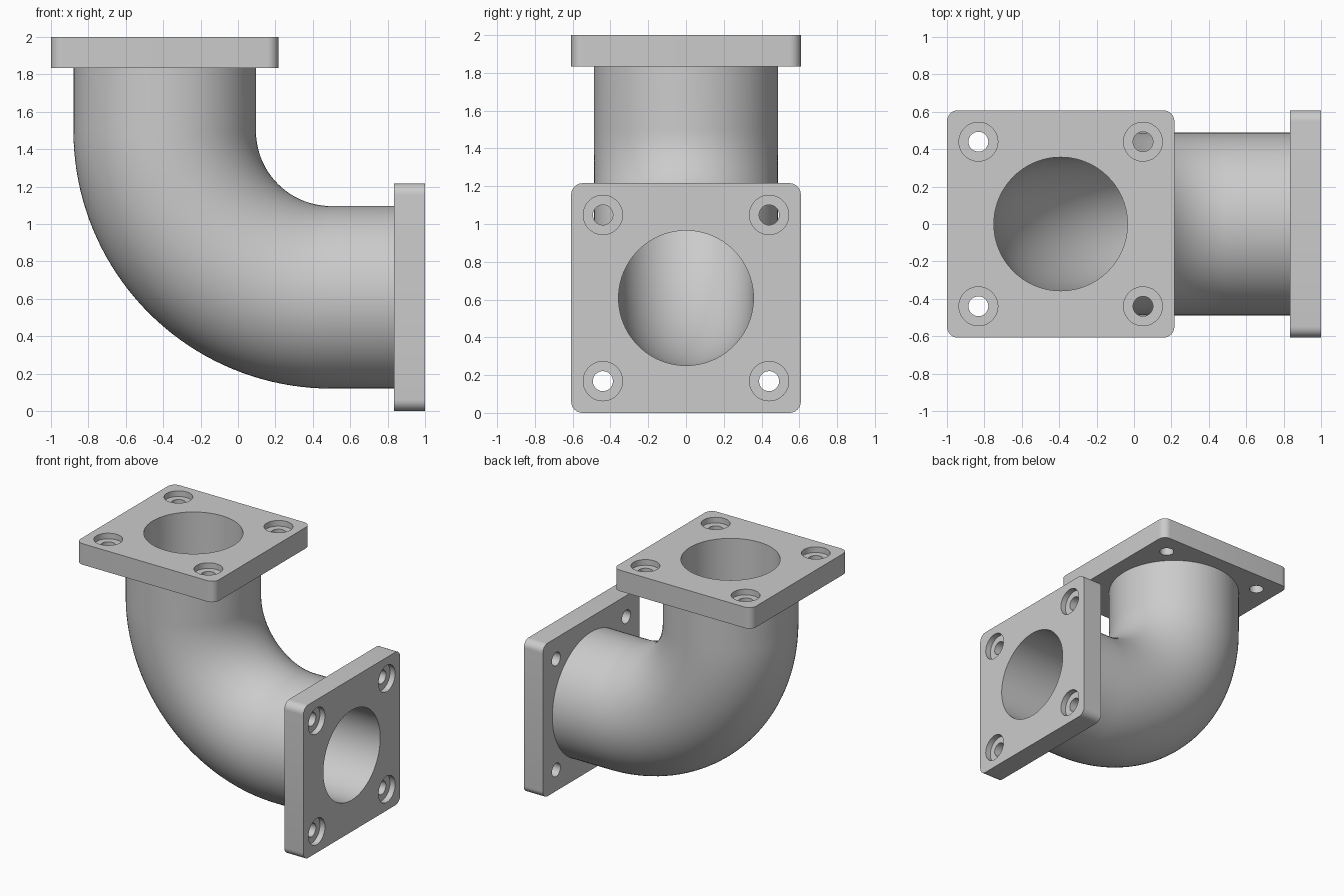
import bpy, bmesh
from math import sin, cos, pi, radians
from mathutils import Vector, Matrix

if "Cube" in bpy.data.objects:
    bpy.data.objects.remove(bpy.data.objects["Cube"])

CX, CZ = -0.392, 0.608      # pipe axis positions at the two ports
BEND, OUTER, BORE = 0.89, 0.488, 0.357
HALF, THICK, BOLT = 0.608, 0.167, 0.44


def finish(bm, name, matrix=Matrix()):
    bmesh.ops.recalc_face_normals(bm, faces=bm.faces[:])
    bm.transform(matrix)
    me = bpy.data.meshes.new(name)
    bm.to_mesh(me)
    bm.free()
    ob = bpy.data.objects.new(name, me)
    bpy.context.collection.objects.link(ob)
    return ob


def loft(name, stations, n, matrix=Matrix()):
    """Closed round solid through (centre, direction, radius) stations."""
    bm = bmesh.new()
    u = Vector((0, 1, 0))
    rings = []
    for c, d, r in stations:
        v = Vector(d).cross(u)
        rings.append([bm.verts.new(Vector(c) + r * (u * cos(2 * pi * i / n) + v * sin(2 * pi * i / n)))
                      for i in range(n)])
    for a, b in zip(rings, rings[1:]):
        for i in range(n):
            j = (i + 1) % n
            bm.faces.new((a[i], a[j], b[j], b[i]))
    bm.faces.new(rings[0])
    bm.faces.new(rings[-1])
    return finish(bm, name, matrix)


def elbow(name, radius, extra):
    """Straight, quarter bend, straight; extra shifts both ends outward."""
    ox, oz = CX + BEND, CZ + BEND
    st = [((CX, 0, 2 + extra), (0, 0, -1), radius)]
    for i in range(41):
        a = pi / 2 * i / 40
        st.append(((ox - BEND * cos(a), 0, oz - BEND * sin(a)), (sin(a), 0, -cos(a)), radius))
    st.append(((1 + extra, 0, CZ), (1, 0, 0), radius))
    return loft(name, st, 96)


def plate(name, matrix):
    """Square flange with rounded corners, outer face at local z = 0."""
    bm = bmesh.new()
    bmesh.ops.create_cube(bm, size=1, matrix=Matrix.Translation((0, 0, -THICK / 2))
                          @ Matrix.Diagonal((2 * HALF, 2 * HALF, THICK, 1)))
    corners = [e for e in bm.edges
               if abs(e.verts[0].co.z - e.verts[1].co.z) > THICK / 2]
    bmesh.ops.bevel(bm, geom=corners, offset=0.06, segments=8, profile=0.5, affect='EDGES')
    return finish(bm, name, matrix)


def boolean(target, tool, op):
    m = target.modifiers.new(op.lower(), 'BOOLEAN')
    m.operation, m.object, m.solver = op, tool, 'EXACT'
    bpy.context.view_layer.objects.active = target
    bpy.ops.object.modifier_apply(modifier=m.name)
    bpy.data.objects.remove(tool)


# Outer pipe, ending inside the flanges
body = elbow("flanged_pipe_elbow", OUTER, -0.08)

# Top and side flanges
ports = [Matrix.Translation((CX, 0, 2)),
         Matrix.Translation((1, 0, CZ)) @ Matrix.Rotation(radians(90), 4, 'Y')]
for m in ports:
    boolean(body, plate("flange", m), 'UNION')

# Bore through the whole elbow
boolean(body, elbow("bore_cutter", BORE, 0.05), 'DIFFERENCE')

# Counterbored bolt holes
up = (0, 0, 1)
step = [((0, 0, -THICK - 0.03), up, 0.053), ((0, 0, -0.045), up, 0.053),
        ((0, 0, -0.045), up, 0.104), ((0, 0, 0.03), up, 0.104)]
for m in ports:
    for sx in (-1, 1):
        for sy in (-1, 1):
            pos = m @ Matrix.Translation((sx * BOLT, sy * BOLT, 0))
            boolean(body, loft("bolt_cutter", step, 40, pos), 'DIFFERENCE')

# Smooth round walls, crisp edges
bpy.ops.object.select_all(action='DESELECT')
body.select_set(True)
bpy.context.view_layer.objects.active = body
bpy.ops.object.shade_smooth_by_angle(angle=radians(30))
